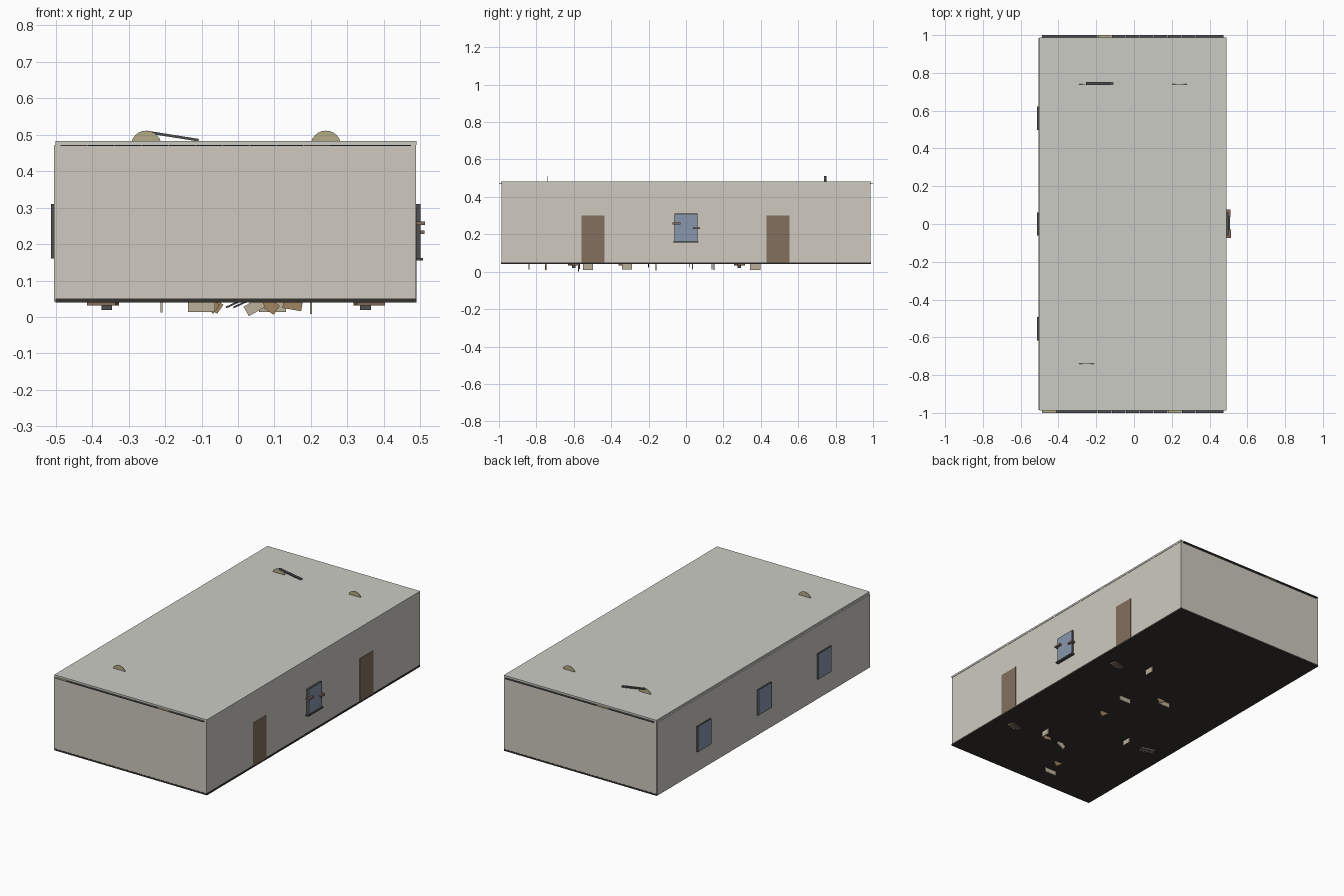
import bpy, math
from mathutils import Matrix


def mat(name, *rgb):
    m = bpy.data.materials.new(name)
    m.diffuse_color = (*rgb, 1)
    return m


WALL = mat("plaster", 0.62, 0.59, 0.53)
ROOF = mat("roofing", 0.60, 0.60, 0.56)
FLOOR = mat("dark_floor", 0.035, 0.033, 0.03)
DARK = mat("dark_metal", 0.08, 0.08, 0.08)
BROWN = mat("door_wood", 0.23, 0.16, 0.11)
GLASS = mat("glass", 0.24, 0.31, 0.42)
KHAKI = mat("khaki", 0.46, 0.41, 0.24)
TAN = mat("tan_wood", 0.36, 0.24, 0.12)
CREAM = mat("cream_wood", 0.50, 0.44, 0.32)


def box(name, x, y, z, m=None, rot=(0, 0, 0)):
    """Box from three (low, high) ranges, optionally turned about its centre."""
    bpy.ops.mesh.primitive_cube_add(
        size=1, location=[sum(r) / 2 for r in (x, y, z)],
        rotation=[math.radians(a) for a in rot])
    o = bpy.context.object
    o.name = name
    o.data.transform(Matrix.Diagonal((x[1] - x[0], y[1] - y[0], z[1] - z[0], 1)))
    if m:
        o.data.materials.append(m)
    return o


# Hollow shell: floor, four walls, roof
box("floor", (-0.50, 0.49), (-0.988, 0.988), (0.04, 0.05), FLOOR)
box("left_wall", (-0.505, -0.49), (-0.985, 0.985), (0.042, 0.47), WALL)
box("right_wall", (0.475, 0.488), (-0.985, 0.985), (0.05, 0.475), WALL)
for side, y in (("front", -0.981), ("back", 0.981)):
    box(side + "_wall", (-0.50, 0.488), (y - 0.006, y + 0.006), (0.05, 0.475), WALL)
box("roof", (-0.50, 0.49), (-0.988, 0.988), (0.472, 0.483), ROOF)

# Thin segmented trim under the roof at both ends
for side, s, khaki in (("front", -1, (0, 9)), ("back", 1, (4,))):
    for i in range(13):
        x0 = -0.487 + i * 0.074
        box(side + "_trim", (x0, x0 + 0.073), sorted((s * 0.98, s * 1.0)),
            (0.469, 0.472), KHAKI if i in khaki else DARK)

# Doors and windows
for y in (-0.497, 0.492):
    box("door", (0.47, 0.490), (y - 0.062, y + 0.062), (0.05, 0.30), BROWN)


def window(name, x, s, y):
    box(name + "_frame", sorted((x - s * 0.008, x + s * 0.004)),
        (y - 0.062, y + 0.062), (0.16, 0.31), DARK)
    box(name + "_pane", sorted((x, x + s * 0.0045)),
        (y - 0.059, y + 0.059), (0.163, 0.307), GLASS)


for y in (-0.555, 0, 0.56):
    window("left_window", -0.509, -1, y)
window("right_window", 0.496, 1, 0)
box("window_sill", (0.485, 0.507), (-0.07, 0.068), (0.155, 0.162), DARK)
box("window_latch", (0.49, 0.513), (-0.073, -0.03), (0.252, 0.262), BROWN)
box("window_latch", (0.49, 0.511), (0.037, 0.076), (0.227, 0.237), BROWN)

# Flat discs and a rod poking through the roof
for x, y in ((-0.252, 0.74), (0.241, 0.74), (-0.252, -0.74)):
    bpy.ops.mesh.primitive_cylinder_add(vertices=24, radius=0.042, depth=0.002,
                                        location=(x, y, 0.469),
                                        rotation=(math.pi / 2, 0, 0))
    bpy.context.object.name = "roof_disc"
    bpy.context.object.data.materials.append(KHAKI)
box("roof_rod", (-0.255, -0.107), (0.737, 0.752), (0.493, 0.500), DARK, (0, 9, 0))

# Upright boards poking through the floor
for x, y, z in ((0.2, 0.37, 0.008), (0.2, -0.525, 0.008), (-0.21, -0.315, 0.012)):
    w = 0.027
    box("side_board", (x - 0.003, x + 0.003), (y - w, y + w), (z, 0.045), CREAM)
for x, y in ((0.095, 0.035), (-0.1, -0.84), (-0.1, 0.14)):
    box("cross_board", (x - 0.037, x + 0.037), (y - 0.003, y + 0.003),
        (0.013, 0.045), CREAM)

# Tilted loose pieces poking through the floor
for x, y, z, tilt, m in ((0.045, -0.575, 0.028, -30, CREAM), (0.085, -0.16, 0.033, 35, TAN),
                         (-0.08, -0.75, 0.036, 35, TAN), (-0.07, 0.15, 0.036, 35, TAN),
                         (0.15, -0.57, 0.035, 10, TAN)):
    box("loose_board", (x - 0.026, x + 0.026), (y - 0.003, y + 0.003),
        (z - 0.015, z + 0.015), m, (0, tilt, 0))
for x, y, s in ((0.36, 0.285, 1), (-0.37, -0.33, -1), (0.36, -0.6, 1)):
    box("rail", (x - 0.04, x + 0.04), (y - 0.02, y + 0.02), (0.032, 0.042), BROWN, (0, 0, 15 * s))
    box("rail_foot", (x - 0.015 - s * 0.01, x + 0.015 - s * 0.01), (y - 0.01, y + 0.01),
        (0.019, 0.042), DARK)
for x, y in ((0.01, -0.2), (-0.01, 0.02)):
    box("thin_rod", (x - 0.025, x + 0.025), (y - 0.002, y + 0.002),
        (0.034, 0.039), DARK, (0, -25, 0))
